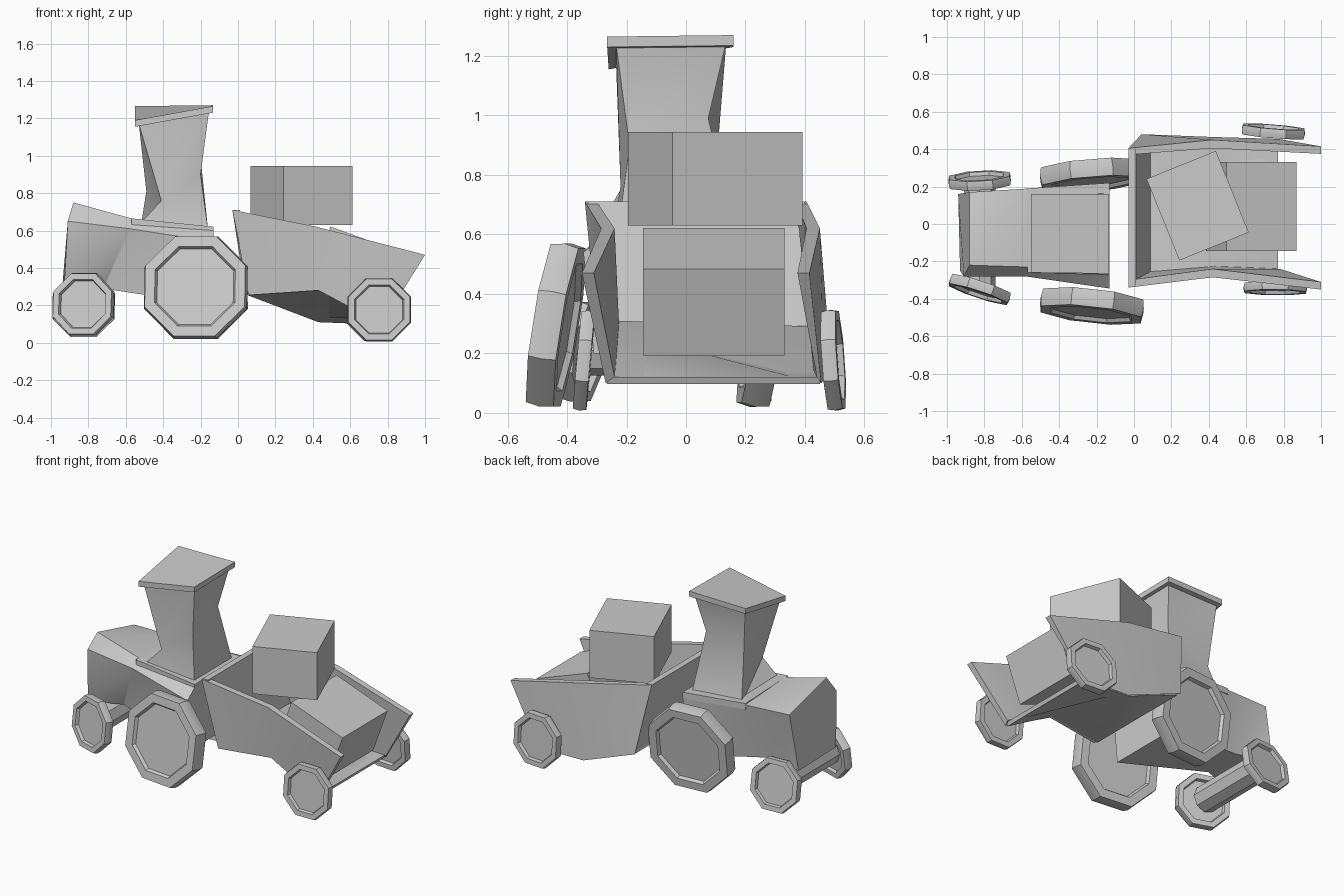
import bpy, bmesh, math
from mathutils import Vector, Matrix

if "Cube" in bpy.data.objects:
    bpy.data.objects.remove(bpy.data.objects["Cube"])


def finish(name, bm):
    bmesh.ops.recalc_face_normals(bm, faces=bm.faces)
    me = bpy.data.meshes.new(name)
    bm.to_mesh(me)
    bm.free()
    for p in me.polygons:
        p.use_smooth = True
    me.set_sharp_from_angle(angle=math.radians(30))
    ob = bpy.data.objects.new(name, me)
    bpy.context.collection.objects.link(ob)
    return ob


def loft(name, rings, split=False):
    """Closed solid through a row of cross-sections with equal point counts."""
    bm = bmesh.new()
    vs = [[bm.verts.new(p) for p in r] for r in rings]
    n = len(rings[0])
    for a, b in zip(vs, vs[1:]):
        for i in range(n):
            j = (i + 1) % n
            if split:
                bm.faces.new((a[i], a[j], b[j]))
                bm.faces.new((a[i], b[j], b[i]))
            else:
                bm.faces.new((a[i], a[j], b[j], b[i]))
    bm.faces.new(vs[0])
    bm.faces.new(vs[-1])
    return finish(name, bm)


def box(name, loc, size, ry=0, rz=0):
    bm = bmesh.new()
    bmesh.ops.create_cube(bm, size=1)
    m = (Matrix.Translation(loc) @ Matrix.Rotation(math.radians(rz), 4, 'Z')
         @ Matrix.Rotation(math.radians(ry), 4, 'Y') @ Matrix.Diagonal((*size, 1)))
    bm.transform(m)
    return finish(name, bm)


def wheel(name, c, r, w, sx, sz):
    """Eight-sided wheel with sunk hubs; sx and sz are the lean of its plane."""
    n = Vector((-sx, 1, -sz)).normalized()
    u = Vector((1, sx, 0)).normalized()
    v = u.cross(n)
    c, h = Vector(c), w / 2
    prof = [(0.74, -h + .02), (0.78, -h), (.97, -h), (1, 0), (.97, h), (0.78, h), (0.74, h - .02)]
    rings = []
    for k, d in prof:
        ang = [math.pi / 8 + i * math.pi / 4 for i in range(8)]
        rings.append([c + n * d + r * k * (u * math.cos(a) + v * math.sin(a)) for a in ang])
    return loft(name, rings)


def axle(name, a, b, r):
    rings = [[(p[0] + r * math.cos(i * math.pi / 4), p[1], p[2] + r * math.sin(i * math.pi / 4))
              for i in range(8)] for p in (a, b)]
    return loft(name, rings)


# Tractor hood: bottom front, side, ridge, back top, back bottom
loft("hood", [
    [(-.93, -.25, .29), (-.91, -.28, .65), (-.88, -.22, .75), (-.88, .17, .65), (-.94, .16, .29)],
    [(-.72, -.17, .29), (-.58, -.28, .61), (-.57, -.23, .665), (-.56, .19, .64), (-.70, .10, .29)],
    [(-.13, -.31, .20), (-.13, -.345, .54), (-.13, -.27, .60), (-.13, .22, .59), (-.13, .20, .20)],
], split=True)
# Plate under the cab
loft("cab_plate", [
    [(-.57, -.26, .62), (-.13, -.27, .58), (-.13, .22, .58), (-.57, .19, .61)],
    [(-.57, -.26, .665), (-.13, -.27, .62), (-.13, .22, .62), (-.57, .19, .65)],
])
# Pinched cab
loft("cab", [
    [(-.52, -.24, .64), (-.16, -.23, .60), (-.16, .17, .60), (-.52, .16, .62)],
    [(-.41, -.22, .76), (-.20, -.19, .90), (-.20, .075, .99), (-.49, .10, .81)],
    [(-.53, -.235, 1.17), (-.155, -.235, 1.24), (-.155, .135, 1.245), (-.53, .135, 1.24)],
], split=True)
# Crooked roof
roof = [(-.55, -.26, 1.19), (-.135, -.265, 1.265), (-.135, .16, 1.27), (-.55, .16, 1.265)]
loft("roof", [[(x, y, z - .035) for x, y, z in roof], roof])

# Wheels
wheel("rear_wheel_near", (-.225, -.438, .295), .30, .095, -.11, .16)
wheel("rear_wheel_far", (-.225, .262, .295), .30, .095, .08, .14)
wheel("front_wheel_near", (-.825, -.35, .205), .182, .055, -.33, .12)
wheel("front_wheel_far", (-.825, .232, .195), .18, .05, .06, -.17)
wheel("trailer_wheel_near", (.755, -.343, .176), .183, .045, -.01, .09)
wheel("trailer_wheel_far", (.745, .495, .177), .183, .05, -.08, -.07)
axle("front_axle", (-.825, -.33, .21), (-.825, .22, .21), .085)

# Trailer walls: outer top, inner top, inner bottom, outer bottom
loft("trailer_wall_near", [
    [(-.03, -.34, .71), (-.03, -.30, .71), (.06, -.255, .27), (.06, -.295, .255)],
    [(.42, -.285, .62), (.42, -.24, .62), (.43, -.225, .29), (.43, -.265, .28)],
    [(1.0, -.35, .47), (1.0, -.31, .47), (.78, -.24, .12), (.77, -.27, .10)],
])
loft("trailer_wall_far", [
    [(-.03, .405, .71), (-.03, .37, .71), (.06, .43, .27), (.04, .48, .26)],
    [(.42, .45, .62), (.42, .405, .62), (.43, .43, .13), (.43, .465, .11)],
    [(1.0, .415, .47), (1.0, .375, .47), (.78, .44, .12), (.77, .455, .10)],
])
# Trailer end wall and twisted floor
loft("trailer_end_wall", [
    [(-.03, -.33, .71), (.01, -.33, .71), (.09, -.29, .28), (.055, -.29, .26)],
    [(-.03, .40, .71), (.01, .40, .71), (.09, .46, .28), (.055, .46, .26)],
])
loft("trailer_floor", [
    [(.05, -.28, .255), (.05, .46, .255), (.06, .46, .29), (.06, -.28, .29)],
    [(.43, -.25, .28), (.43, .455, .11), (.43, .455, .14), (.43, -.25, .31)],
    [(.76, -.265, .097), (.76, .45, .097), (.77, .45, .12), (.77, -.265, .12)],
], split=True)

# Cargo boxes
box("lower_crate", (.629, .093, .407), (.40, .475, .31), ry=20)
box("upper_crate", (.34, .098, .787), (.40, .47, .315), rz=22)
